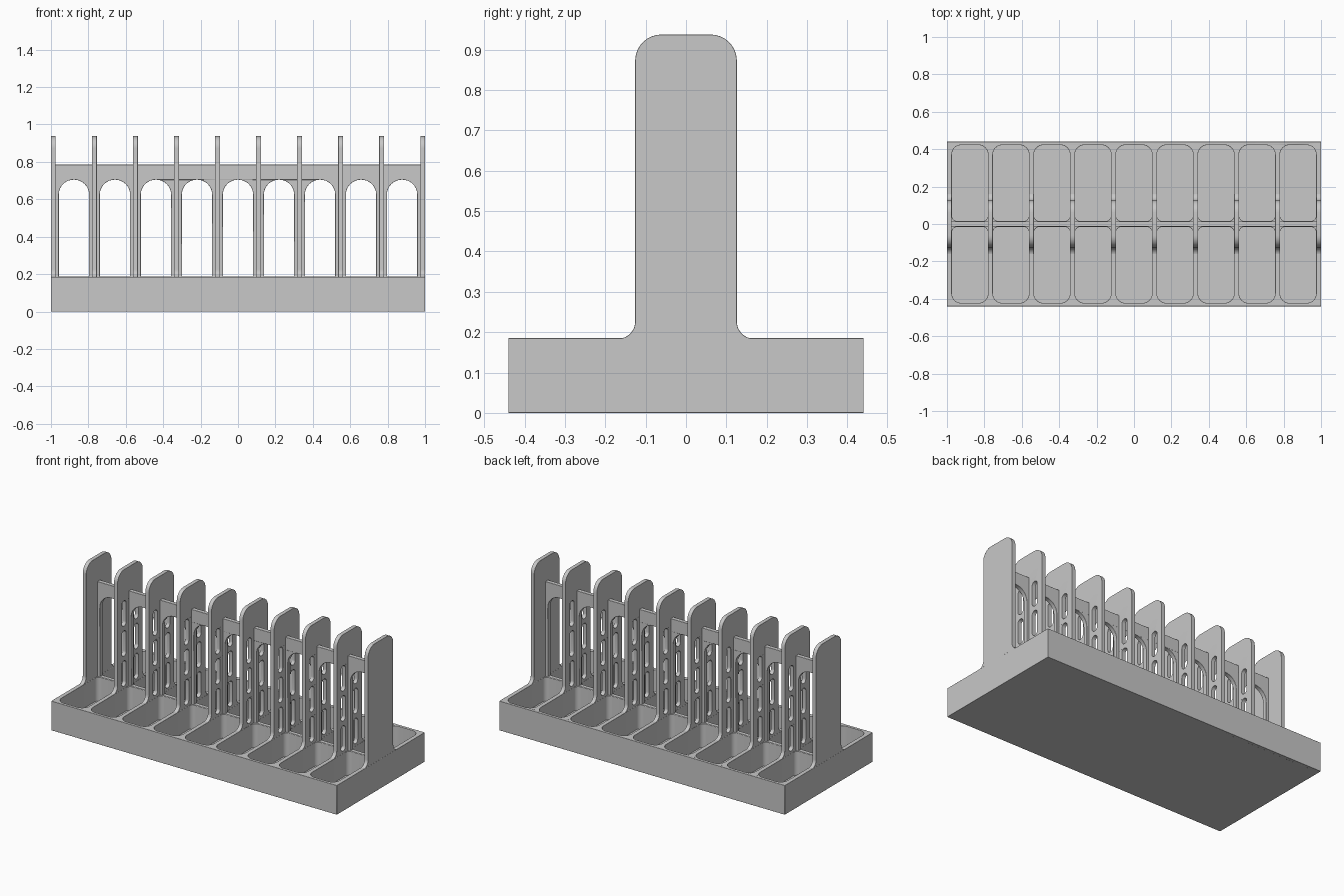
import bpy, bmesh, math
from mathutils import Matrix, Vector

if "Cube" in bpy.data.objects:
    bpy.data.objects.remove(bpy.data.objects["Cube"], do_unlink=True)

BAYS = 9
PITCH = 1.974 / BAYS
WALL = 0.025
RIM = 0.185
FLOOR = 0.035
bay_centres = [(i - (BAYS - 1) / 2) * PITCH for i in range(BAYS)]

grey = bpy.data.materials.new("plain grey")
grey.use_nodes = True
colour = (0.58, 0.58, 0.58, 1)
grey.diffuse_color = colour
grey.node_tree.nodes["Principled BSDF"].inputs["Base Color"].default_value = colour

# Directions of the flat plates: lying, facing sideways, facing front
LYING = Matrix.Identity(4)
SIDEWAYS = Matrix(((0, 0, 1, 0), (1, 0, 0, 0), (0, 1, 0, 0), (0, 0, 0, 1)))
UPRIGHT = Matrix(((1, 0, 0, 0), (0, 0, -1, 0), (0, 1, 0, 0), (0, 0, 0, 1)))


def rounded(corners, steps=8):
    """Outline from (x, y, radius) right-angled corners."""
    out = []
    for i, (x, y, r) in enumerate(corners):
        p = Vector((x, y))
        if r == 0:
            out.append(p)
            continue
        u = (Vector(corners[i - 1][:2]) - p).normalized()
        v = (Vector(corners[(i + 1) % len(corners)][:2]) - p).normalized()
        c = p + (u + v) * r
        for k in range(steps + 1):
            t = math.pi / 2 * k / steps
            out.append(c - r * (v * math.cos(t) + u * math.sin(t)))
    return out


def box_loop(x0, x1, y0, y1, low=0, high=0):
    return rounded([(x0, y0, low), (x1, y0, low), (x1, y1, high), (x0, y1, high)])


def finish(obj, bevel=0):
    obj.data.materials.clear()
    obj.data.materials.append(grey)
    bpy.ops.object.select_all(action="DESELECT")
    obj.select_set(True)
    bpy.context.view_layer.objects.active = obj
    bpy.ops.object.shade_smooth_by_angle(angle=math.radians(35))
    if bevel:
        mod = obj.modifiers.new("soft edge", "BEVEL")
        mod.width = bevel
        mod.segments = 2
        mod.limit_method = "ANGLE"
        mod.angle_limit = math.radians(50)


def plate(name, loops, thickness, direction, place, bevel):
    """Flat plate: the first loop is the outline, the others are holes."""
    curve = bpy.data.curves.new(name, "CURVE")
    curve.dimensions = "2D"
    curve.fill_mode = "BOTH"
    curve.extrude = thickness / 2
    for loop in loops:
        spline = curve.splines.new("POLY")
        spline.points.add(len(loop) - 1)
        for point, p in zip(spline.points, loop):
            point.co = (p.x, p.y, 0, 1)
        spline.use_cyclic_u = True
    obj = bpy.data.objects.new(name, curve)
    bpy.context.collection.objects.link(obj)
    bpy.ops.object.select_all(action="DESELECT")
    obj.select_set(True)
    bpy.context.view_layer.objects.active = obj
    bpy.ops.object.convert(target="MESH")
    obj = bpy.context.view_layer.objects.active
    obj.name = name
    bm = bmesh.new()
    bm.from_mesh(obj.data)
    bmesh.ops.remove_doubles(bm, verts=bm.verts, dist=0.0001)
    bmesh.ops.recalc_face_normals(bm, faces=bm.faces)
    bmesh.ops.transform(bm, matrix=Matrix.Translation(place) @ direction, verts=bm.verts)
    bm.to_mesh(obj.data)
    bm.free()
    finish(obj, bevel)


def boxes(name, items):
    bm = bmesh.new()
    for centre, size in items:
        m = Matrix.Translation(centre) @ Matrix.Diagonal((*size, 1))
        bmesh.ops.create_cube(bm, size=1, matrix=m)
    mesh = bpy.data.meshes.new(name)
    bm.to_mesh(mesh)
    bm.free()
    obj = bpy.data.objects.new(name, mesh)
    bpy.context.collection.objects.link(obj)
    finish(obj)


# Tray: a floor inside a rim with two rows of rounded pockets
boxes("tray_floor", [((0, 0, FLOOR / 2), (1.99, 0.87, FLOOR))])
half = (PITCH - WALL - 0.001) / 2
pockets = []
for x in bay_centres:
    pockets.append(box_loop(x - half, x + half, 0.015, 0.422, 0.03, 0.05))
    pockets.append(box_loop(x - half, x + half, -0.422, -0.015, 0.05, 0.03))
plate("tray_rim", [box_loop(-1, 1, -0.44, 0.44)] + pockets,
      RIM, LYING, (0, 0, RIM / 2), 0.004)

# Small raised ribs across the pocket floors
boxes("floor_ribs", [((x, side * (0.07 + 0.048 * k), FLOOR + 0.001), (0.07, 0.016, 0.012))
                     for x in bay_centres for side in (-1, 1) for k in range(7)])

# Upright fins: solid at the ends, slotted between
fin = rounded([(-0.17, 0.1, 0), (-0.17, RIM - 0.001, 0), (-0.126, RIM - 0.001, 0.042),
               (-0.126, 0.9375, 0.065), (0.126, 0.9375, 0.065),
               (0.126, RIM - 0.001, 0.042), (0.17, RIM - 0.001, 0), (0.17, 0.1, 0)])
slots = [box_loop(y - 0.022, y + 0.022, z - 0.08, z + 0.08, 0.0215, 0.0215)
         for y in (-0.062, 0.062) for z in (0.28, 0.47, 0.66)]
for i in range(BAYS + 1):
    x = (i - BAYS / 2) * PITCH
    end = i in (0, BAYS)
    plate("end_fin" if end else "slotted_fin", [fin] if end else [fin] + slots,
          WALL, SIDEWAYS, (x, 0, 0), 0.004)

# Central divider with one arched opening per bay
arches = [box_loop(x - 0.081, x + 0.081, RIM + 0.002, 0.705, 0, 0.08) for x in bay_centres]
plate("arched_divider", [box_loop(-0.985, 0.985, RIM - 0.01, 0.785)] + arches,
      0.026, UPRIGHT, (0, 0, 0), 0.003)
